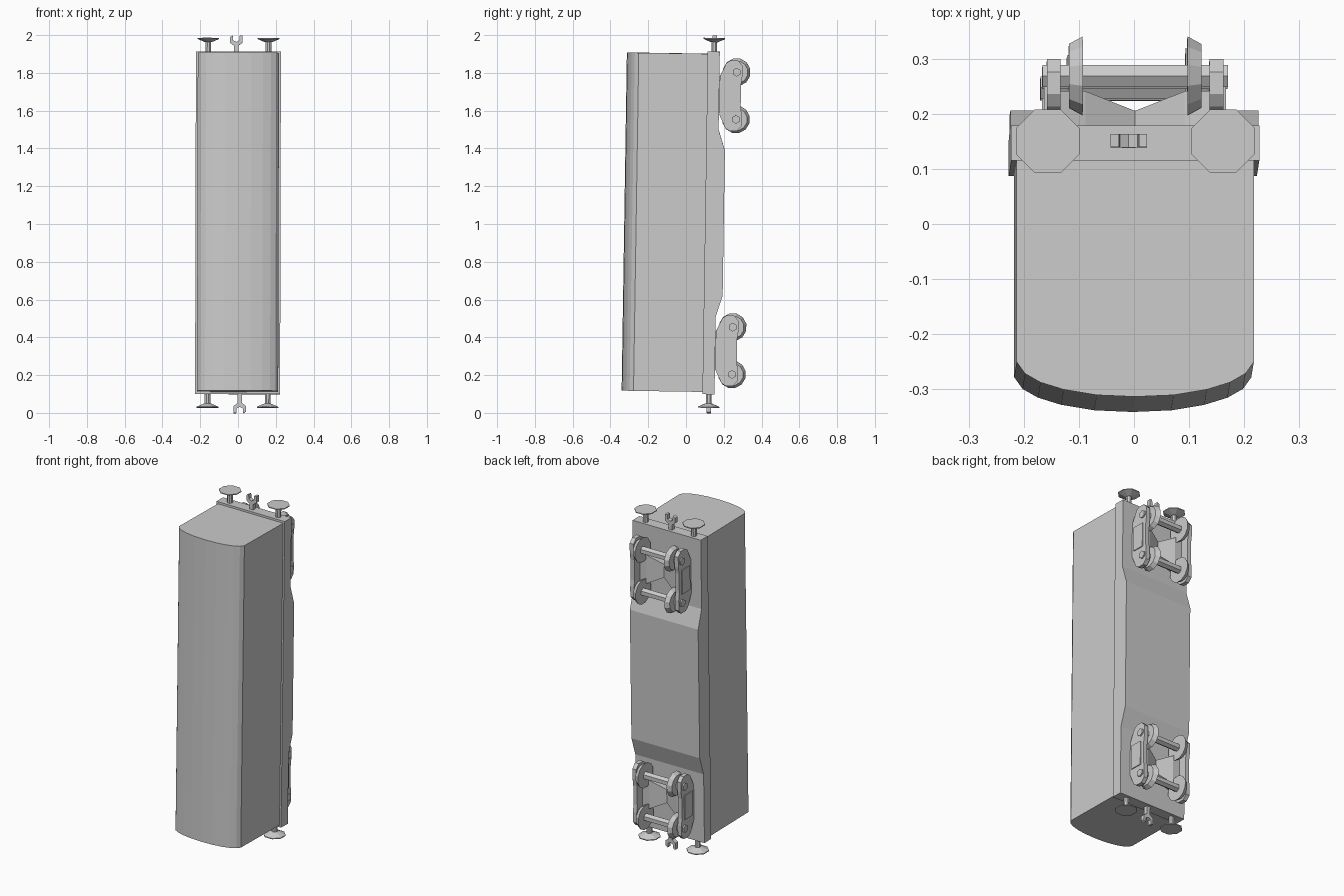
import bpy, bmesh, math
from mathutils import Matrix, Vector

cube = bpy.data.objects.get("Cube")
if cube:
    bpy.data.objects.remove(cube, do_unlink=True)

grey = bpy.data.materials.new("plain grey")
grey.use_nodes = True
grey.diffuse_color = (0.6, 0.6, 0.6, 1)
grey.node_tree.nodes["Principled BSDF"].inputs["Base Color"].default_value = (0.6, 0.6, 0.6, 1)

# The wagon stands on end with a slight lean
LEAN = (Matrix.Translation((0, 0, 1.008)) @ Matrix.Rotation(-0.0155, 4, 'X')
        @ Matrix.Rotation(0.0025, 4, 'Y'))


def finish(name, bm):
    bmesh.ops.recalc_face_normals(bm, faces=bm.faces)
    bm.transform(LEAN)
    mesh = bpy.data.meshes.new(name)
    bm.to_mesh(mesh)
    bm.free()
    mesh.materials.append(grey)
    obj = bpy.data.objects.new(name, mesh)
    bpy.context.collection.objects.link(obj)
    return obj


def place(axis, a, b, c):
    """Profile point (a, b) at distance c along the axis."""
    return {'X': (c, a, b), 'Y': (a, c, b), 'Z': (a, b, c)}[axis]


def prism(name, profile, axis, low, high):
    bm = bmesh.new()
    rings = [[bm.verts.new(place(axis, a, b, c)) for a, b in profile] for c in (low, high)]
    n = len(profile)
    bm.faces.new(rings[0])
    bm.faces.new(rings[1])
    for i in range(n):
        j = (i + 1) % n
        bm.faces.new((rings[0][i], rings[0][j], rings[1][j], rings[1][i]))
    return finish(name, bm)


def lathe(name, centre, axis, steps, sides):
    """Stack of regular rings: steps are (distance along axis, radius)."""
    bm = bmesh.new()
    rings = []
    for c, r in steps:
        ring = []
        for i in range(sides):
            t = math.tau * (i + 0.5) / sides
            ring.append(bm.verts.new(Vector(centre) + Vector(
                place(axis, r * math.cos(t), r * math.sin(t), c))))
        rings.append(ring)
    bm.faces.new(rings[0])
    bm.faces.new(rings[-1])
    for lo, hi in zip(rings, rings[1:]):
        for i in range(sides):
            j = (i + 1) % sides
            bm.faces.new((lo[i], lo[j], hi[j], hi[i]))
    return finish(name, bm)


def box_profile(a0, a1, b0, b1):
    return [(a0, b0), (a1, b0), (a1, b1), (a0, b1)]


# Body with an arched roof
half_arch = [(0.215, 0.12), (0.215, -0.264), (0.2, -0.285), (0.172, -0.301),
             (0.13, -0.314), (0.07, -0.324)]
arch = half_arch + [(0, -0.327)] + [(-x, y) for x, y in reversed(half_arch)]
prism("body", arch, 'Z', -0.895, 0.895)

# Underframe with the deeper middle section
under = [(0.101, -0.907), (0.165, -0.907), (0.165, -0.495), (0.2, -0.385),
         (0.2, 0.385), (0.165, 0.495), (0.165, 0.907), (0.101, 0.907)]
prism("underframe", under, 'X', -0.225, 0.225)

# Half outline of a bogie side frame, mirrored end to end
frame_half = [(0.167, 0.1), (0.2, 0.172), (0.222, 0.186), (0.262, 0.186),
              (0.286, 0.16), (0.286, 0.1), (0.28, 0.06)]
AXLE_Y = 0.256

for end, end_name in ((1, "upper"), (-1, "lower")):
    mid = end * 0.675

    # Bogie side frames, panels and bolster arms
    outline = frame_half + [(y, -z) for y, z in reversed(frame_half)]
    outline = [(y, z + mid) for y, z in outline]
    for side, side_name in ((1, "left"), (-1, "right")):
        tag = end_name + "_" + side_name
        prism(tag + "_side_frame", outline, 'X', side * 0.135, side * 0.16)
        panel = box_profile(0.183, 0.258, mid - 0.072, mid + 0.072)
        prism(tag + "_frame_panel", panel, 'X', side * 0.159, side * 0.165)

        # Bolster arm narrows towards the pivot
        bm = bmesh.new()
        rings = []
        for x, depth, half in ((0, 0.194, 0.04), (0.09, 0.229, 0.085), (0.136, 0.229, 0.1)):
            rings.append([bm.verts.new((side * x, y, mid + z)) for y, z in
                          box_profile(0.16, depth, -half, half)])
        bm.faces.new(rings[0])
        bm.faces.new(rings[-1])
        for lo, hi in zip(rings, rings[1:]):
            for i in range(4):
                j = (i + 1) % 4
                bm.faces.new((lo[i], lo[j], hi[j], hi[i]))
        finish(tag + "_bolster_arm", bm)

    # Wheelsets
    for k, k_name in ((1, "outer"), (-1, "inner")):
        centre = (0, AXLE_Y, mid + k * end * 0.125)
        tag = end_name + "_" + k_name
        lathe(tag + "_axle", centre, 'X', [(-0.168, 0.023), (0.168, 0.023)], 6)
        for side, side_name in ((1, "left"), (-1, "right")):
            lathe(tag + "_" + side_name + "_wheel", centre, 'X',
                  [(side * 0.095, 0.074), (side * 0.12, 0.06)], 12)

    # Buffers
    for side, side_name in ((1, "left"), (-1, "right")):
        centre = (side * 0.159, 0.135, 0)
        tag = end_name + "_" + side_name
        lathe(tag + "_buffer_stem", centre, 'Z', [(end * 0.9, 0.016), (end * 0.97, 0.016)], 8)
        lathe(tag + "_buffer_head", centre, 'Z',
              [(end * 0.957, 0.02), (end * 0.974, 0.062), (end * 0.979, 0.062)], 8)

    # Forked coupling hook, turned half round at the other end
    hook = [(-0.024, 0.9), (0, 0.9), (0, 0.938), (0.021, 0.954), (0.021, 0.992),
            (0.007, 0.992), (0.004, 0.966), (-0.012, 0.958), (-0.028, 0.966),
            (-0.03, 0.992), (-0.045, 0.984), (-0.045, 0.954), (-0.024, 0.938)]
    slip = 0 if end > 0 else -0.016
    prism(end_name + "_hook", [(x * end, z * end + (slip if z > 0.92 else 0)) for x, z in hook],
          'Y', 0.124, 0.148)
